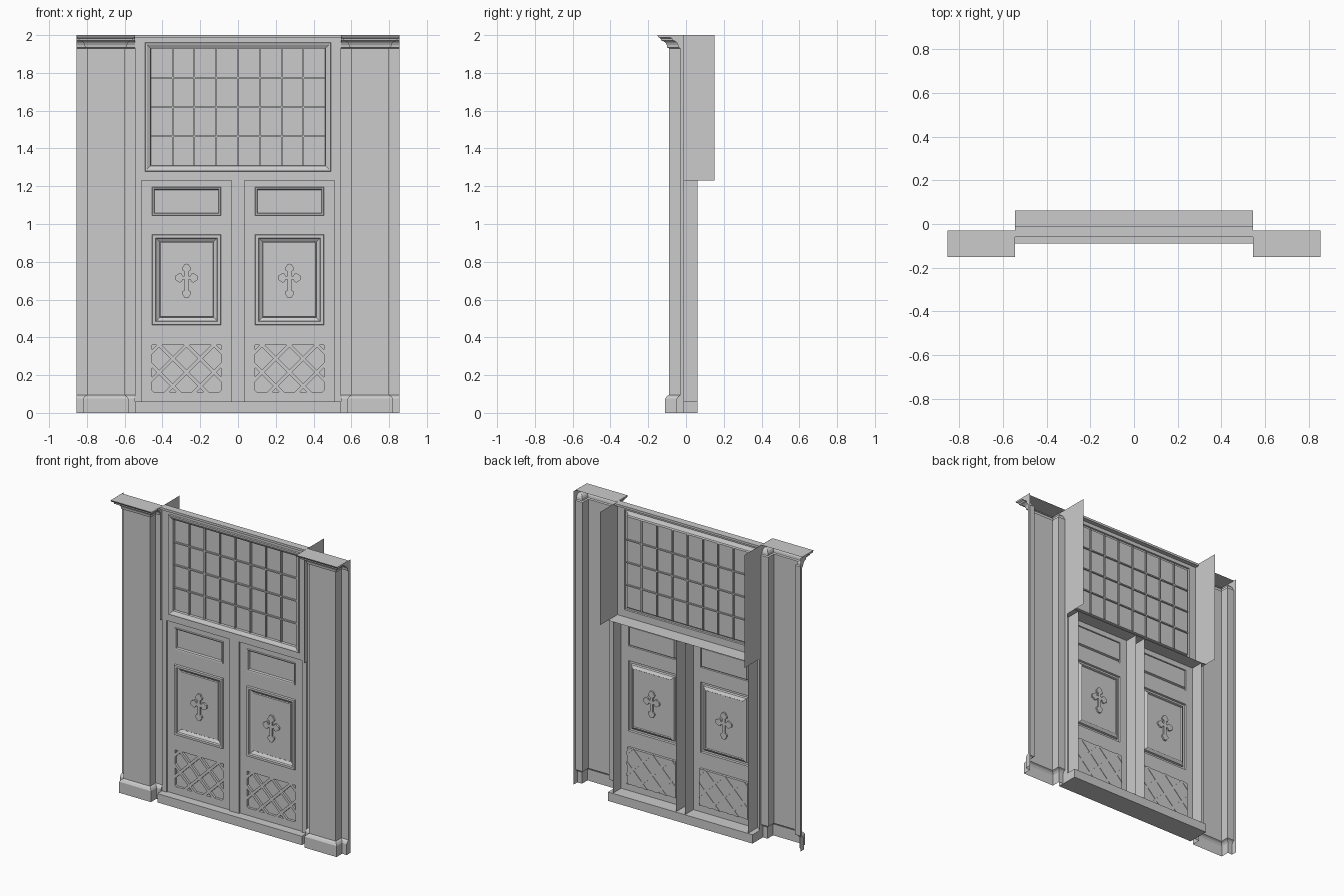
import bpy, bmesh, math
from mathutils import Vector

if "Cube" in bpy.data.objects:
    bpy.data.objects.remove(bpy.data.objects["Cube"])


def finish(bm, name):
    bmesh.ops.remove_doubles(bm, verts=bm.verts, dist=1e-5)
    me = bpy.data.meshes.new(name)
    bm.to_mesh(me)
    bm.free()
    ob = bpy.data.objects.new(name, me)
    bpy.context.collection.objects.link(ob)
    return ob


def quad(bm, *pts):
    bm.faces.new([bm.verts.new(p) for p in pts])


def front_rect(bm, x0, x1, z0, z1, y):
    quad(bm, (x0, y, z0), (x1, y, z0), (x1, y, z1), (x0, y, z1))


def side_plane(bm, x, y0, y1, z0, z1):
    quad(bm, (x, y0, z0), (x, y1, z0), (x, y1, z1), (x, y0, z1))


def flat_plane(bm, x0, x1, y0, y1, z):
    quad(bm, (x0, y0, z), (x1, y0, z), (x1, y1, z), (x0, y1, z))


def stepped_panel(bm, rect, steps):
    """Nested rectangles: steps are (inset, y); the last one is filled."""
    x0, x1, z0, z1 = rect
    loops = []
    for i, y in steps:
        loops.append([bm.verts.new(p) for p in (
            (x0 + i, y, z0 + i), (x1 - i, y, z0 + i), (x1 - i, y, z1 - i), (x0 + i, y, z1 - i))])
    for a, b in zip(loops, loops[1:]):
        for k in range(4):
            n = (k + 1) % 4
            bm.faces.new((a[k], a[n], b[n], b[k]))
    bm.faces.new(loops[-1])


def box(bm, x0, x1, y0, y1, z0, z1):
    vs = bmesh.ops.create_cube(bm, size=1)['verts']
    for v in vs:
        v.co = ((x0 + x1) / 2 + v.co.x * (x1 - x0), (y0 + y1) / 2 + v.co.y * (y1 - y0),
                (z0 + z1) / 2 + v.co.z * (z1 - z0))


# Pilasters: moulding profile (projection, height) carried round a stepped plan
PROFILE = [(.02, 0), (.02, .075), (.012, .088), (0, .095), (0, 1.93), (.01, 1.934), (.012, 1.948),
           (.018, 1.96), (.03, 1.968), (.042, 1.972), (.044, 1.982), (.055, 1.988), (.062, 2)]


def pilaster(sign, name):
    bm = bmesh.new()
    rows = []
    for p, z in PROFILE:
        q = min(p, .0545)
        plan = [(.545, -.01), (.545, -.03 - p), (.60 - q, -.03 - p), (.60 - q, -.09 - p),
                (.80 + q, -.09 - p), (.80 + q, -.03 - p), (.855, -.03 - p), (.855, -.01)]
        rows.append([bm.verts.new((sign * x, y, z)) for x, y in plan])
    for a, b in zip(rows, rows[1:]):
        for k in range(7):
            bm.faces.new((a[k], a[k + 1], b[k + 1], b[k]))
    # cornice top
    z = 2
    flat_plane(bm, sign * .546, sign * .8545, -.152, -.03, z)
    bmesh.ops.recalc_face_normals(bm, faces=bm.faces)
    finish(bm, name)


pilaster(-1, "left_pilaster")
pilaster(1, "right_pilaster")

# Door surround: jambs, mullion, reveals and shelf
bm = bmesh.new()
for s in (-1, 1):
    front_rect(bm, s * .51, s * .545, .06, 1.23, -.04)
    side_plane(bm, s * .51, -.04, .06, .06, 1.23)
    side_plane(bm, s * .035, -.04, .06, .06, 1.23)
    side_plane(bm, s * .545, -.06, .15, 1.23, 2)
front_rect(bm, -.035, .035, .06, 1.23, -.04)
flat_plane(bm, -.545, .545, -.04, .062, 1.23)
finish(bm, "door_surround")

# Threshold and top rail
bm = bmesh.new()
box(bm, -.545, .545, -.09, .062, 0, .06)
finish(bm, "threshold")
bm = bmesh.new()
box(bm, -.545, .545, -.06, -.01, 1.985, 2)
finish(bm, "top_rail")

# Transom window with glazing bars
bm = bmesh.new()
X, Z0, Z1 = .493, 1.278, 1.96
for s in (-1, 1):
    front_rect(bm, s * X, s * .545, 1.23, 2, -.04)
front_rect(bm, -X, X, 1.23, Z0, -.04)
front_rect(bm, -X, X, Z1, 2, -.04)
stepped_panel(bm, (-X, X, Z0, Z1), [(0, -.04), (.002, -.05), (.01, -.05), (.03, -.038), (.032, -.022)])
finish(bm, "transom_window")
bm = bmesh.new()
gx, g0, g1 = X - .032, Z0 + .032, Z1 - .032
for i in range(1, 8):
    x = -gx + 2 * gx * i / 8
    box(bm, x - .004, x + .004, -.034, -.012, g0, g1)
for i in range(1, 4):
    z = g0 + (g1 - g0) * i / 4
    box(bm, -gx, gx, -.034, -.012, z - .004, z + .004)
finish(bm, "glazing_bars")


# Door leaves
def door_leaf(c, side):
    lo, hi = c - .2375, c + .2375
    p0, p1 = c - .183, c + .183
    y = -.03
    bm = bmesh.new()
    front_rect(bm, lo, p0, .06, 1.23, y)
    front_rect(bm, p1, hi, .06, 1.23, y)
    for z0, z1 in ((.06, .11), (.36, .465), (.945, 1.045), (1.195, 1.23)):
        front_rect(bm, p0, p1, z0, z1, y)
    stepped_panel(bm, (p0, p1, 1.045, 1.195), [(0, y), (.003, -.036), (.01, -.034), (.014, -.02)])
    stepped_panel(bm, (p0, p1, .465, .945),
                  [(0, y), (.003, -.042), (.018, -.042), (.022, -.03), (.04, -.018), (.044, -.024)])
    stepped_panel(bm, (p0, p1, .11, .36), [(0, y), (.001, -.015)])
    finish(bm, side + "_door_leaf")

    # diagonal lattice, clipped to its panel
    bm = bmesh.new()
    for s in (-1, 1):
        for k in range(-3, 4):
            d = Vector((s, 0, 1)).normalized()
            n = Vector((-d.z, 0, d.x)) * .009
            m = Vector((c + k * .145 + .0, 0, .36))
            pts = [m + d * t + n * e for t, e in ((-.8, -1), (.3, -1), (.3, 1), (-.8, 1))]
            f = bm.faces.new([bm.verts.new((q.x, -.03, q.z)) for q in pts])
            r = bmesh.ops.extrude_face_region(bm, geom=[f])
            for v in r['geom']:
                if isinstance(v, bmesh.types.BMVert):
                    v.co.y = -.012
    for co, no in (((p0, 0, 0), (-1, 0, 0)), ((p1, 0, 0), (1, 0, 0)),
                   ((0, 0, .11), (0, 0, -1)), ((0, 0, .36), (0, 0, 1))):
        bmesh.ops.bisect_plane(bm, geom=bm.verts[:] + bm.edges[:] + bm.faces[:],
                               plane_co=co, plane_no=no, clear_outer=True)
    finish(bm, side + "_lattice")

    # budded cross
    bm = bmesh.new()
    outline = []
    for ang, L in ((0, .062), (90, .075), (180, .062), (270, .108)):
        arm = [(L - .042, .010), (L - .036, .022), (L - .024, .025), (L - .014, .017), (L - .004, .012)]
        a = math.radians(ang)
        pts = [(.010, -.010)] + [(u, -w) for u, w in arm] + [(L, 0)] + [(u, w) for u, w in reversed(arm)]
        outline += [(u * math.cos(a) - w * math.sin(a), u * math.sin(a) + w * math.cos(a)) for u, w in pts]
    f = bm.faces.new([bm.verts.new((c + u, -.036, .715 + w)) for u, w in outline])
    r = bmesh.ops.extrude_face_region(bm, geom=[f])
    for v in r['geom']:
        if isinstance(v, bmesh.types.BMVert):
            v.co.y = -.014
    bmesh.ops.recalc_face_normals(bm, faces=bm.faces)
    finish(bm, side + "_cross")


door_leaf(-.2725, "left")
door_leaf(.2725, "right")
